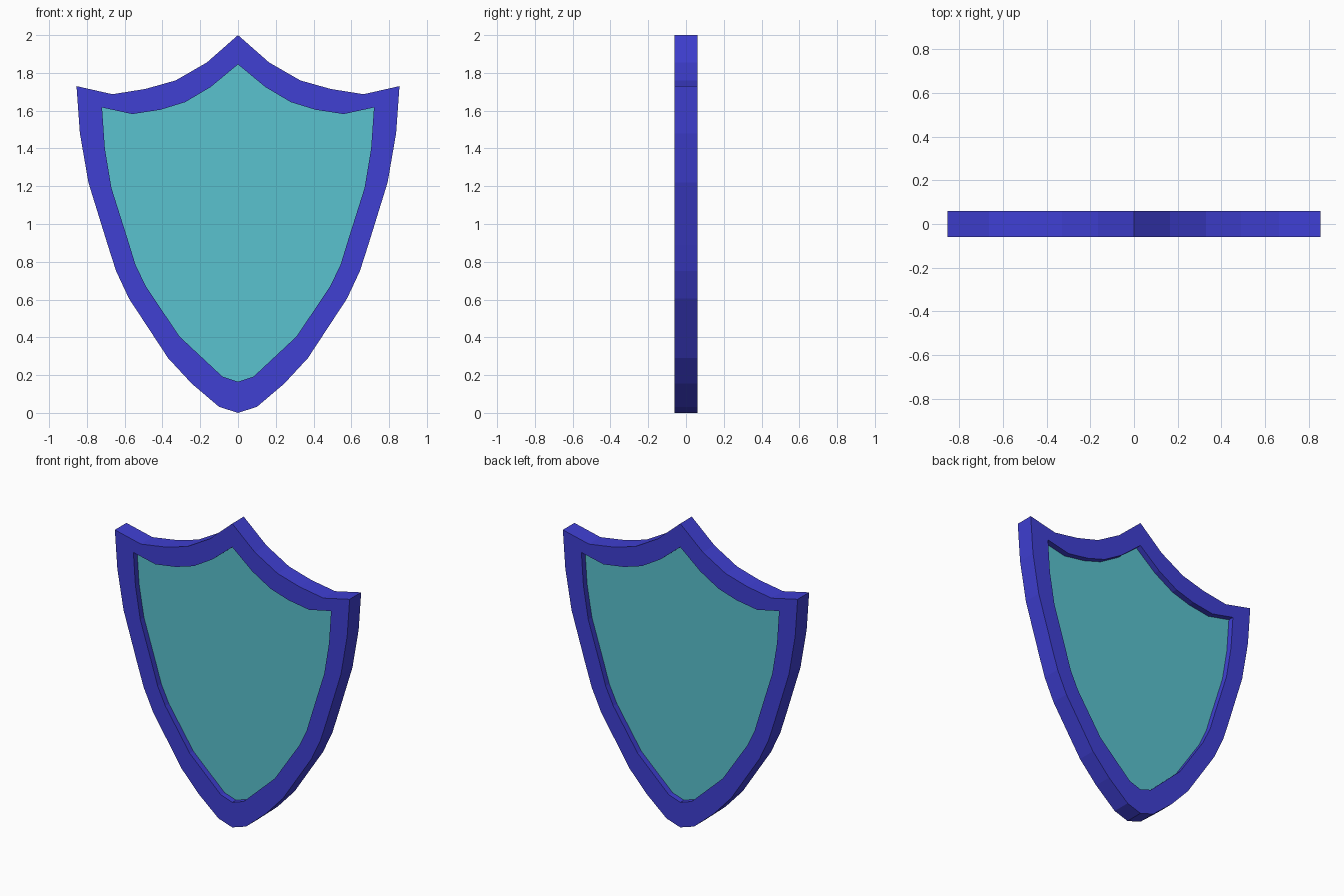
import bpy, bmesh

if "Cube" in bpy.data.objects:
    bpy.data.objects.remove(bpy.data.objects["Cube"])

# Right-half profiles (x, z), from top peak down to bottom tip
OUTER = [(0, 2.0), (0.165, 1.855), (0.33, 1.76), (0.49, 1.715), (0.665, 1.687),
         (0.855, 1.73), (0.837, 1.48), (0.792, 1.22), (0.69, 0.89), (0.645, 0.75),
         (0.577, 0.605), (0.37, 0.29), (0.245, 0.155), (0.1, 0.032), (0, 0)]
INNER = [(0, 1.845), (0.145, 1.725), (0.28, 1.645), (0.41, 1.605), (0.56, 1.582),
         (0.72, 1.617), (0.705, 1.40), (0.67, 1.19), (0.583, 0.915), (0.543, 0.785),
         (0.488, 0.67), (0.31, 0.405), (0.2, 0.302), (0.082, 0.192), (0, 0.165)]


def mirrored(half):
    return half + [(-x, z) for x, z in half[-2:0:-1]]


def ring(bm, half, y):
    return [bm.verts.new((x, y, z)) for x, z in mirrored(half)]


def bridge(bm, a, b):
    n = len(a)
    for i in range(n):
        j = (i + 1) % n
        bm.faces.new((a[i], a[j], b[j], b[i]))


def finish(bm, name, color):
    bmesh.ops.recalc_face_normals(bm, faces=bm.faces[:])
    mesh = bpy.data.meshes.new(name)
    bm.to_mesh(mesh)
    bm.free()
    mat = bpy.data.materials.new(name + "_paint")
    mat.diffuse_color = color
    mat.use_nodes = True
    mat.node_tree.nodes["Principled BSDF"].inputs["Base Color"].default_value = mat.diffuse_color
    mesh.materials.append(mat)
    bpy.context.collection.objects.link(bpy.data.objects.new(name, mesh))


# Raised rim: closed rectangular section running round the outline
bm = bmesh.new()
rings = [ring(bm, OUTER, -0.06), ring(bm, OUTER, 0.06),
         ring(bm, INNER, 0.06), ring(bm, INNER, -0.06)]
for i in range(4):
    bridge(bm, rings[i], rings[(i + 1) % 4])
finish(bm, "shield_rim", (0.05, 0.05, 0.65, 1))

# Recessed panel: slab set back from the rim on both sides
bm = bmesh.new()
front, back = ring(bm, INNER, -0.022), ring(bm, INNER, 0.022)
bridge(bm, front, back)
caps = [bm.faces.new(front), bm.faces.new(back)]
bmesh.ops.triangulate(bm, faces=caps)
finish(bm, "shield_panel", (0.10, 0.54, 0.62, 1))
